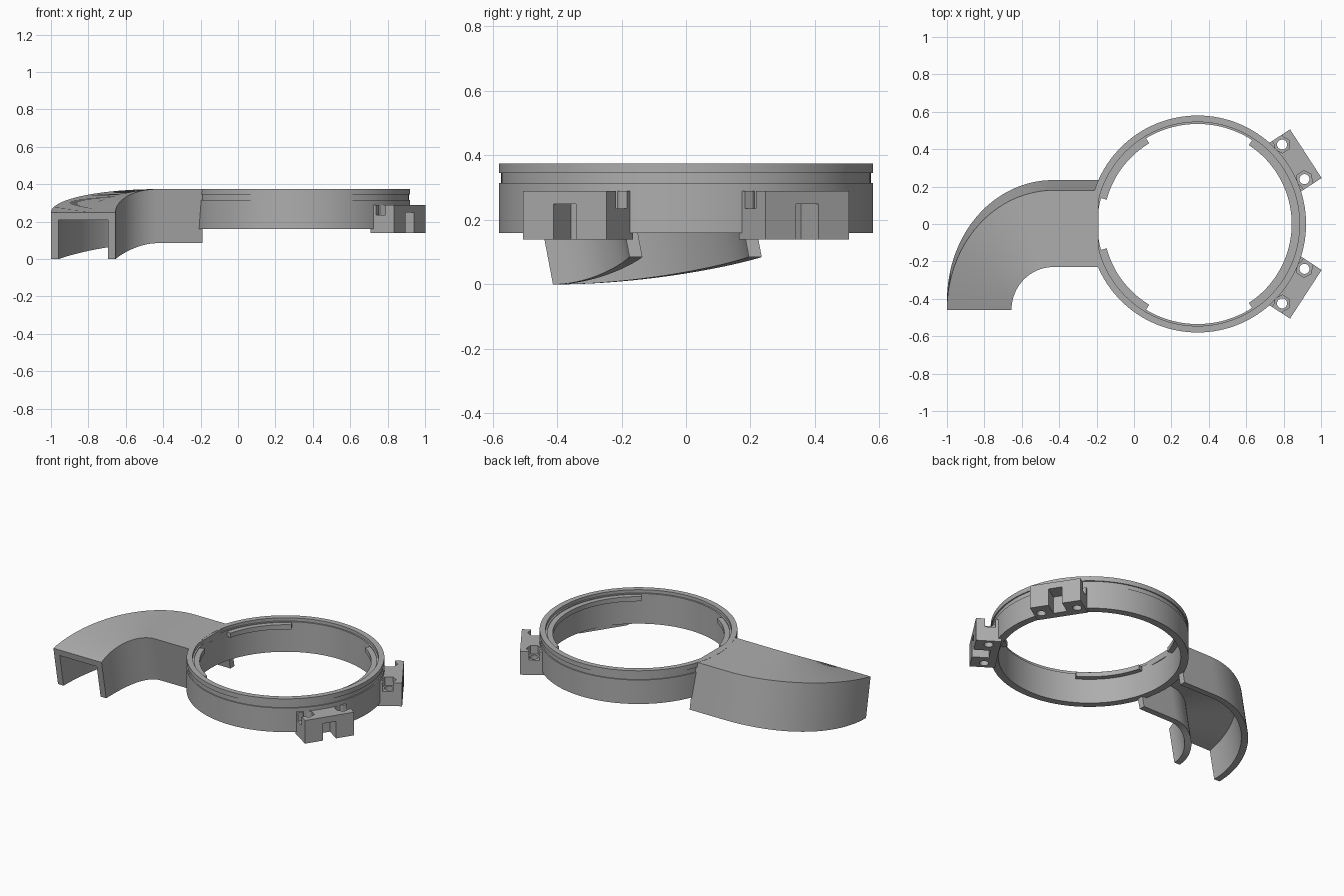
import bpy, bmesh, math
from mathutils import Matrix, Vector

if "Cube" in bpy.data.objects:
    bpy.data.objects.remove(bpy.data.objects["Cube"])

grey = bpy.data.materials.new("plain grey plastic")
grey.use_nodes = True
grey.diffuse_color = (0.42, 0.42, 0.42, 1)
grey.node_tree.nodes["Principled BSDF"].inputs["Base Color"].default_value = grey.diffuse_color

CENTRE = Vector((0.34, 0, 0))


def finish(bm, name, matrix=None):
    bmesh.ops.recalc_face_normals(bm, faces=bm.faces)
    mesh = bpy.data.meshes.new(name)
    bm.to_mesh(mesh)
    bm.free()
    obj = bpy.data.objects.new(name, mesh)
    bpy.context.collection.objects.link(obj)
    mesh.materials.append(grey)
    if matrix:
        obj.matrix_world = matrix
    return obj


def smooth(obj):
    bpy.ops.object.select_all(action="DESELECT")
    obj.select_set(True)
    bpy.context.view_layer.objects.active = obj
    bpy.ops.object.shade_smooth_by_angle(angle=math.radians(30))


def skin(loops, name, closed=False):
    """Join equal cross-section loops into a solid."""
    bm = bmesh.new()
    rows = [[bm.verts.new(p) for p in loop] for loop in loops]
    n = len(rows[0])
    pairs = list(zip(rows, rows[1:]))
    if closed:
        pairs.append((rows[-1], rows[0]))
    else:
        bm.faces.new(rows[0])
        bm.faces.new(rows[-1])
    for a, b in pairs:
        for i in range(n):
            j = (i + 1) % n
            bm.faces.new((a[i], a[j], b[j], b[i]))
    obj = finish(bm, name)
    smooth(obj)
    return obj


def lathe(profile, name, start=0, end=360, steps=128):
    full = end - start == 360
    loops = []
    for k in range(steps if full else steps + 1):
        a = math.radians(start + (end - start) * k / steps)
        loops.append([CENTRE + Vector((r * math.cos(a), r * math.sin(a), z)) for r, z in profile])
    return skin(loops, name, full)


# Clamp ring with an outer groove and an inner lip
lathe([(.535, .16), (.58, .16), (.58, .315), (.573, .315), (.573, .345), (.58, .345),
       (.58, .375), (.545, .375), (.545, .355), (.535, .355)], "clamp_ring")

# Inner retaining ledges
ledge = [(.503, .32), (.54, .32), (.54, .35), (.503, .35)]
for name, start, end in (("right_ledge", -57, 57), ("back_left_ledge", 121, 165),
                         ("front_left_ledge", 195, 239)):
    lathe(ledge, name, start, end, 40)

# Curved duct: leaning channel, open underneath, dropping towards its outlet
INNER, INNER_IN, OUTER_IN, OUTER = (.225, .23), (.265, .27), (.53, .60), (.57, .64)
ROOF = 0.04


def duct_loop(angle, x_end=None):
    top = .374 - .124 * (1 - math.cos(angle))
    t = angle / (math.pi / 2)
    low = .085 * (1 - t * t * (3 - 2 * t))

    def point(radii, z):
        x = -.43 - radii[0] * math.sin(angle) if x_end is None else x_end
        return Vector((x, -.46 + radii[1] * math.cos(angle) + .19 * (top - z), z))

    return [point(INNER, low), point(INNER, top), point(OUTER, top), point(OUTER, low),
            point(OUTER_IN, low), point(OUTER_IN, top - ROOF),
            point(INNER_IN, top - ROOF), point(INNER_IN, low)]


STEPS = 32
skin([duct_loop(0, -.19)] + [duct_loop(math.pi / 2 * k / STEPS) for k in range(STEPS + 1)],
     "curved_duct")


# Screw brackets: block with a central slot, screw holes and nut pockets
def add_box(bm, lo, hi):
    lo, hi = Vector(lo), Vector(hi)
    size = hi - lo
    m = Matrix.Translation((lo + hi) / 2) @ Matrix.Diagonal((*size, 1))
    bmesh.ops.create_cube(bm, size=1, matrix=m)


def add_prism(bm, centre, radius, low, high, sides):
    m = Matrix.Translation((*centre, (low + high) / 2)) @ Matrix.Rotation(math.pi / 2, 4, "Z")
    bmesh.ops.create_cone(bm, cap_ends=True, segments=sides, radius1=radius, radius2=radius,
                          depth=high - low, matrix=m)


def cut(obj, build):
    bm = bmesh.new()
    build(bm)
    cutter = finish(bm, "bracket_cutter", obj.matrix_world.copy())
    bpy.context.view_layer.update()
    mod = obj.modifiers.new("cut", "BOOLEAN")
    mod.operation, mod.solver, mod.object = "DIFFERENCE", "EXACT", cutter
    bpy.ops.object.select_all(action="DESELECT")
    bpy.context.view_layer.objects.active = obj
    obj.select_set(True)
    bpy.ops.object.modifier_apply(modifier=mod.name)
    bpy.data.objects.remove(cutter)


for name, angle in (("back_bracket", 33), ("front_bracket", -33)):
    bm = bmesh.new()
    add_box(bm, (.54, -.155, .14), (.69, .155, .29))
    place = Matrix.Translation(CENTRE) @ Matrix.Rotation(math.radians(angle), 4, "Z")
    bracket = finish(bm, name, place)
    bpy.context.view_layer.update()
    cut(bracket, lambda b: add_box(b, (.59, -.042, .1), (.75, .042, .25)))
    for side in (-1, 1):
        spot = (.61, side * .11)
        cut(bracket, lambda b: add_prism(b, spot, .027, .1, .32, 24))
        cut(bracket, lambda b: add_prism(b, spot, .045, .235, .32, 6))
        ends = sorted((side * .115, side * .2))
        cut(bracket, lambda b: add_box(b, (.576, ends[0], .235), (.637, ends[1], .32)))
    smooth(bracket)
